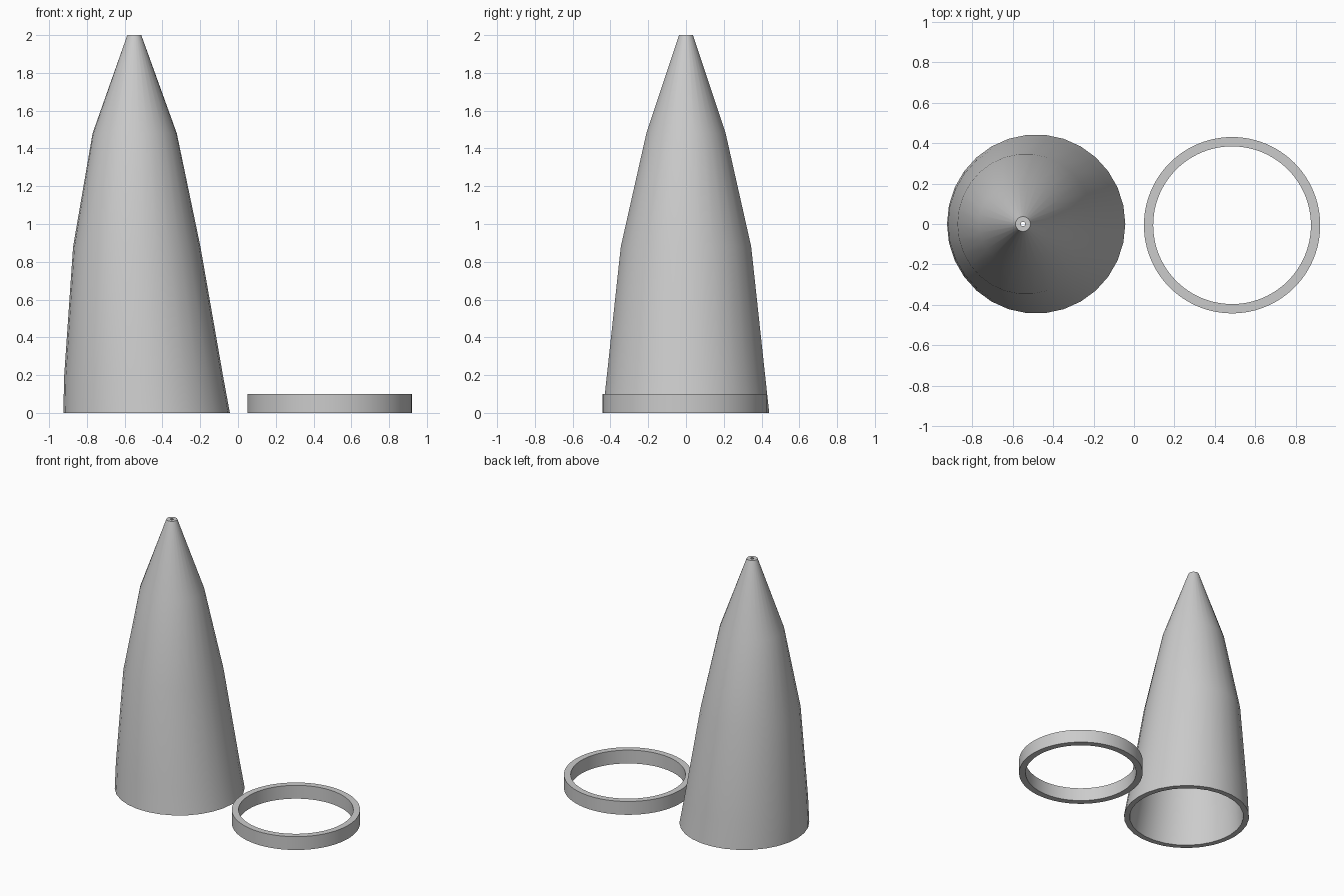
import bpy, bmesh, math

if "Cube" in bpy.data.objects:
    bpy.data.objects.remove(bpy.data.objects["Cube"])

grey = bpy.data.materials.new("plain grey")
grey.diffuse_color = (0.6, 0.6, 0.6, 1)
grey.use_nodes = True
grey.node_tree.nodes["Principled BSDF"].inputs["Base Color"].default_value = grey.diffuse_color


def shell(name, loops, sides):
    """Closed tube skinned through circles (cx, cy, rx, ry, z), last joined to first."""
    bm = bmesh.new()
    rings = []
    for cx, cy, rx, ry, z in loops:
        rings.append([bm.verts.new((cx + rx * math.cos(2 * math.pi * i / sides),
                                    cy + ry * math.sin(2 * math.pi * i / sides), z))
                      for i in range(sides)])
    for a, b in zip(rings, rings[1:] + rings[:1]):
        for i in range(sides):
            j = (i + 1) % sides
            bm.faces.new((a[i], a[j], b[j], b[i]))
    bmesh.ops.recalc_face_normals(bm, faces=bm.faces)
    me = bpy.data.meshes.new(name)
    bm.to_mesh(me)
    bm.free()
    me.materials.append(grey)
    ob = bpy.data.objects.new(name, me)
    bpy.context.collection.objects.link(ob)
    bpy.ops.object.select_all(action='DESELECT')
    ob.select_set(True)
    bpy.context.view_layer.objects.active = ob
    bpy.ops.object.shade_smooth_by_angle(angle=math.radians(30))


# Leaning hollow cone: outer wall going up, inner wall coming back down
outer = [(-0.484, 0, 0.441, 0.443, 0), (-0.50, 0, 0.42, 0.421, 0.2),
         (-0.536, 0, 0.337, 0.347, 0.88), (-0.547, 0, 0.223, 0.211, 1.48),
         (-0.549, 0, 0.037, 0.037, 2.0)]
walls = [0.04, 0.04, 0.038, 0.035, 0.026]
inner = [(cx, cy, rx - w, ry - w, z) for (cx, cy, rx, ry, z), w in zip(outer, walls)]
shell("hollow_cone", outer + inner[::-1], 30)

# Flat loose ring beside the cone
shell("loose_ring", [(0.485, -0.006, r, r, z) for r, z in
                     ((0.436, 0), (0.436, 0.1), (0.39, 0.1), (0.39, 0))], 96)
